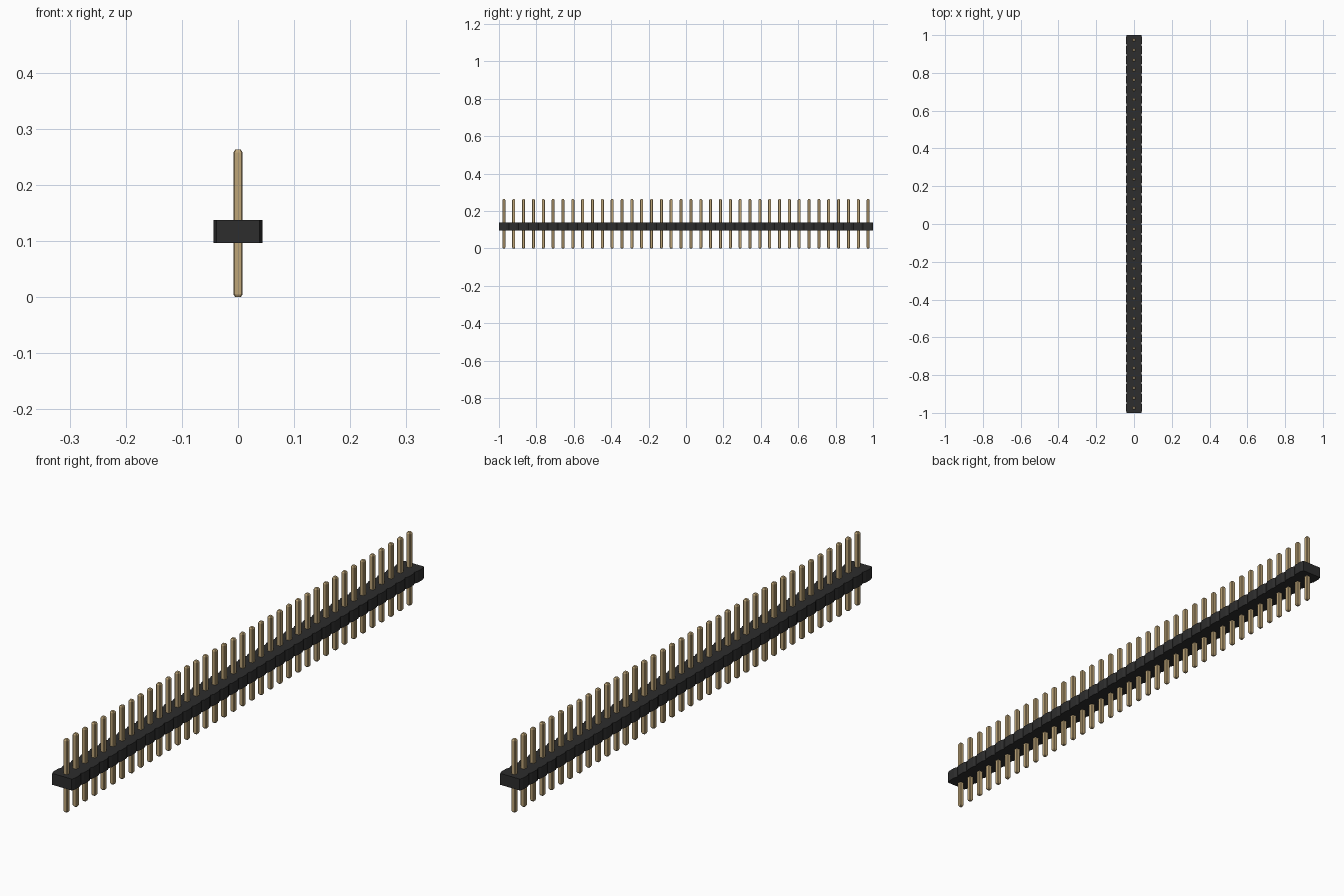
import bpy
import bmesh

cube = bpy.data.objects.get("Cube")
if cube:
    bpy.data.objects.remove(cube, do_unlink=True)

PINS = 38
PITCH = 2 / PINS


def make_material(name, rgb, roughness):
    mat = bpy.data.materials.new(name)
    mat.use_nodes = True
    mat.diffuse_color = (*rgb, 1)
    bsdf = mat.node_tree.nodes["Principled BSDF"]
    bsdf.inputs["Base Color"].default_value = (*rgb, 1)
    bsdf.inputs["Roughness"].default_value = roughness
    return mat


def make_object(name, bm, mat):
    bmesh.ops.recalc_face_normals(bm, faces=bm.faces)
    mesh = bpy.data.meshes.new(name)
    bm.to_mesh(mesh)
    bm.free()
    mesh.materials.append(mat)
    obj = bpy.data.objects.new(name, mesh)
    bpy.context.collection.objects.link(obj)
    return obj


black = make_material("black plastic", (0.026, 0.026, 0.026), 0.6)
gold = make_material("pale gold metal", (0.52, 0.38, 0.19), 0.5)

# Housing: a strip whose long sides have a shallow V notch between pins
WIDE, NARROW, CHAMFER = 0.0435, 0.0385, 0.012
BOTTOM, TOP = 0.097, 0.138
side = [(NARROW, -1)]
for i in range(PINS):
    y = -1 + i * PITCH
    side += [(WIDE, y + CHAMFER), (WIDE, y + PITCH - CHAMFER), (NARROW, y + PITCH)]
outline = side + [(-x, y) for x, y in reversed(side)]

bm = bmesh.new()
base = bm.faces.new([bm.verts.new((x, y, BOTTOM)) for x, y in outline])
grown = bmesh.ops.extrude_face_region(bm, geom=[base], use_keep_orig=True)
top_verts = [v for v in grown["geom"] if isinstance(v, bmesh.types.BMVert)]
bmesh.ops.translate(bm, verts=top_verts, vec=(0, 0, TOP - BOTTOM))
make_object("housing", bm, black)


# Pins: square posts with cut corners and tapered tips, repeated along y
def ring(bm, half, cut, z):
    k = half - cut
    pts = [(half, -k), (half, k), (k, half), (-k, half),
           (-half, k), (-half, -k), (-k, -half), (k, -half)]
    return [bm.verts.new((x, y, z)) for x, y in pts]


bm = bmesh.new()
rings = [ring(bm, half, cut, z) for half, cut, z in
         ((0.005, 0.0012, 0), (0.008, 0.002, 0.005),
          (0.008, 0.002, 0.258), (0.005, 0.0012, 0.263))]
bm.faces.new(rings[0])
bm.faces.new(rings[-1])
for low, high in zip(rings, rings[1:]):
    for i in range(8):
        j = (i + 1) % 8
        bm.faces.new((low[i], low[j], high[j], high[i]))
pins = make_object("pins", bm, gold)
pins.location.y = -1 + PITCH / 2
array = pins.modifiers.new("pin row", "ARRAY")
array.count = PINS
array.use_relative_offset = False
array.use_constant_offset = True
array.constant_offset_displace = (0, PITCH, 0)
